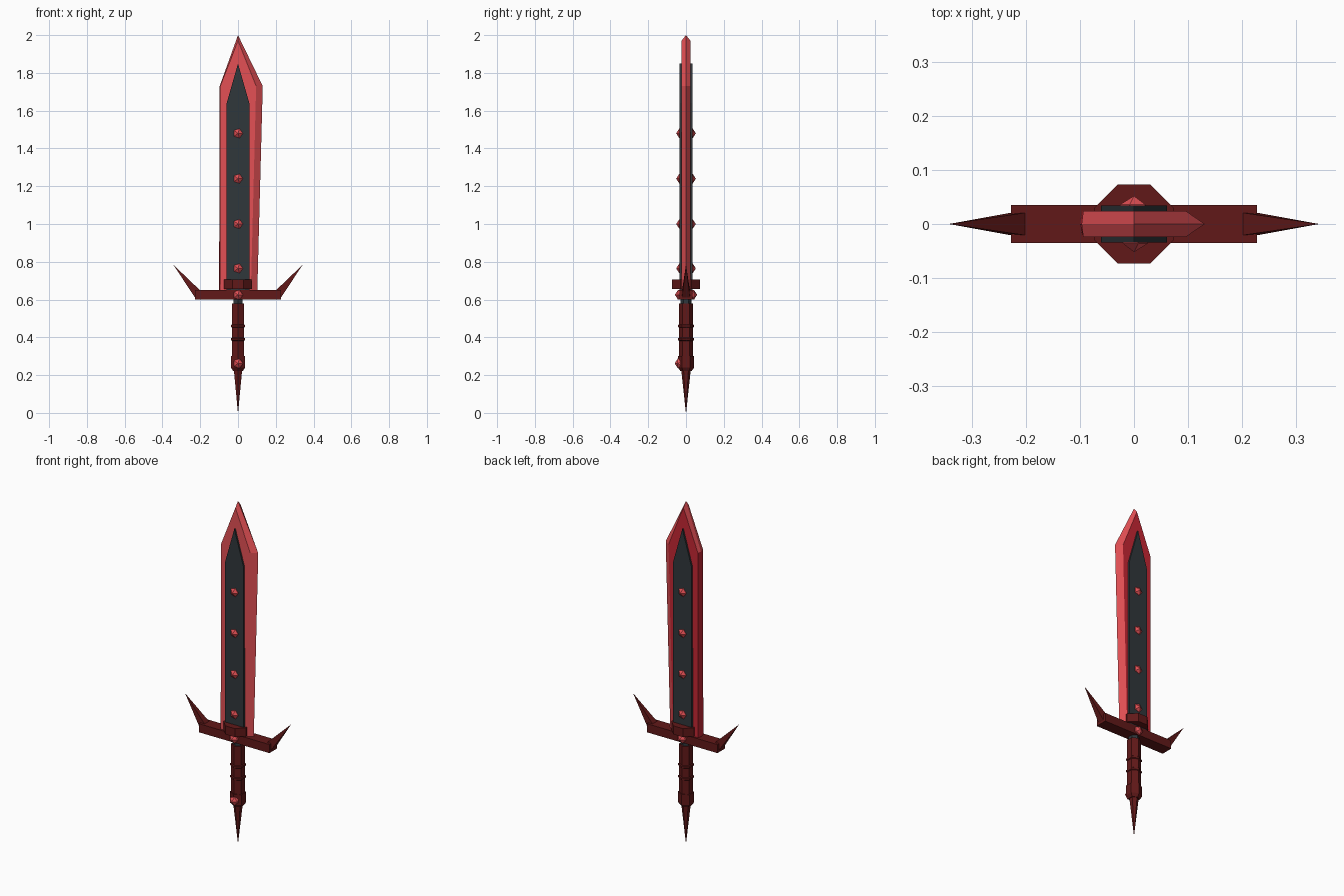
import bpy, bmesh, math
from mathutils import Matrix

if "Cube" in bpy.data.objects:
    bpy.data.objects.remove(bpy.data.objects["Cube"])


def material(name, rgb):
    m = bpy.data.materials.new(name)
    m.diffuse_color = (*rgb, 1)
    m.use_nodes = True
    m.node_tree.nodes["Principled BSDF"].inputs["Base Color"].default_value = m.diffuse_color
    return m


RED = material("bright red", (0.77, 0.08, 0.09))
CRIMSON = material("deep crimson", (0.56, 0.02, 0.034))
MAROON = material("dark maroon", (0.12, 0.0095, 0.0095))
SLATE = material("dark slate", (0.03, 0.038, 0.044))


def make(name, bm, mat):
    bmesh.ops.recalc_face_normals(bm, faces=bm.faces[:])
    me = bpy.data.meshes.new(name)
    bm.to_mesh(me)
    bm.free()
    me.materials.append(mat)
    ob = bpy.data.objects.new(name, me)
    bpy.context.collection.objects.link(ob)
    return ob


def loft(name, rings, mat):
    """Skin a list of equal-length point rings and cap both ends."""
    bm = bmesh.new()
    vs = [[bm.verts.new(p) for p in r] for r in rings]
    n = len(vs[0])
    for a, b in zip(vs, vs[1:]):
        for i in range(n):
            j = (i + 1) % n
            bm.faces.new((a[i], a[j], b[j], b[i]))
    bm.faces.new(vs[0])
    bm.faces.new(vs[-1])
    return make(name, bm, mat)


def turned(name, profile, sides, turn, mat):
    """Upright faceted part from (radius, z) pairs."""
    angles = [turn + math.tau * i / sides for i in range(sides)]
    return loft(name, [[(r * math.cos(a), r * math.sin(a), z) for a in angles]
                       for r, z in profile], mat)


def gem(name, y, z, r=0.029):
    """Icosahedron with its point facing front or back."""
    bm = bmesh.new()
    bmesh.ops.create_icosphere(bm, subdivisions=1, radius=r,
                               matrix=Matrix.Translation((0, y, z)) @ Matrix.Rotation(math.pi / 2, 4, 'X'))
    return make(name, bm, RED)


# Blade: flat faces, sharpened bevel on the right and at the tip
face = [(-0.095, 0.64), (0.068, 0.64), (0.096, 1.73), (0, 1.97), (-0.094, 1.73)]
ridge = [(-0.1, 0.64), (0.102, 0.64), (0.131, 1.73), (0, 2.0), (-0.097, 1.73)]
blade = loft("blade", [[(x, y, z) for x, z in pts]
                       for pts, y in ((face, -0.024), (ridge, 0), (face, 0.024))], RED)
# Back face and blunt left edge are deeper crimson
blade.data.materials.append(CRIMSON)
for p in blade.data.polygons:
    if p.normal.y > 0.95 or (p.normal.x < -0.9 and p.center.z < 1.7):
        p.material_index = 1

# Dark centre panel running through the blade
panel = [(-0.061, 0.64), (0.061, 0.64), (0.06, 1.64), (0, 1.85), (-0.06, 1.64)]
loft("blade_panel", [[(x, y, z) for x, z in panel] for y in (-0.034, 0.034)], SLATE)

# Crossguard bar and octagonal collar
bar = [(-0.228, -0.035), (0.228, -0.035), (0.228, 0.035), (-0.228, 0.035)]
loft("crossguard", [[(x, y, z) for x, y in bar] for z in (0.6, 0.65)], MAROON)
turned("collar", [(0.079, 0.655), (0.079, 0.705)], 8, math.pi / 8, MAROON)

# Upswept guard spikes
for side, label in ((-1, "left"), (1, "right")):
    bm = bmesh.new()
    base = [bm.verts.new((side * x, y, z)) for x, y, z in
            ((0.2, -0.021, 0.648), (0.2, 0.021, 0.648), (0.227, 0.021, 0.61), (0.227, -0.021, 0.61))]
    tip = bm.verts.new((side * 0.343, 0, 0.785))
    bm.faces.new(base)
    for i in range(4):
        bm.faces.new((base[i], base[(i + 1) % 4], tip))
    make("guard_spike_" + label, bm, MAROON)

# Grip: dark core, hexagonal handle, two rings
HEX = math.pi / 2
turned("grip_core", [(0.029, 0.3), (0.029, 0.61)], 6, HEX, SLATE)
turned("grip", [(0.037, 0.29), (0.037, 0.58)], 6, HEX, MAROON)
for i, z in enumerate((0.39, 0.46)):
    turned(f"grip_ring_{i + 1}", [(0.036, z - 0.009), (0.042, z - 0.005),
                                  (0.042, z + 0.005), (0.036, z + 0.009)], 6, HEX, MAROON)

# Pommel and bottom spike
turned("pommel", [(0.03, 0.222), (0.043, 0.24), (0.043, 0.3)], 6, HEX, MAROON)
turned("pommel_spike", [(0.0005, 0.0), (0.025, 0.225)], 6, HEX, MAROON)

# Gems on the blade, guard and pommel
for y, label in ((-1, "front"), (1, "back")):
    for i, z in enumerate((0.765, 1.0, 1.24, 1.48)):
        gem(f"blade_gem_{label}_{i + 1}", y * 0.023, z)
    gem("guard_gem_" + label, y * 0.03, 0.625)
gem("pommel_gem", -0.031, 0.262)
